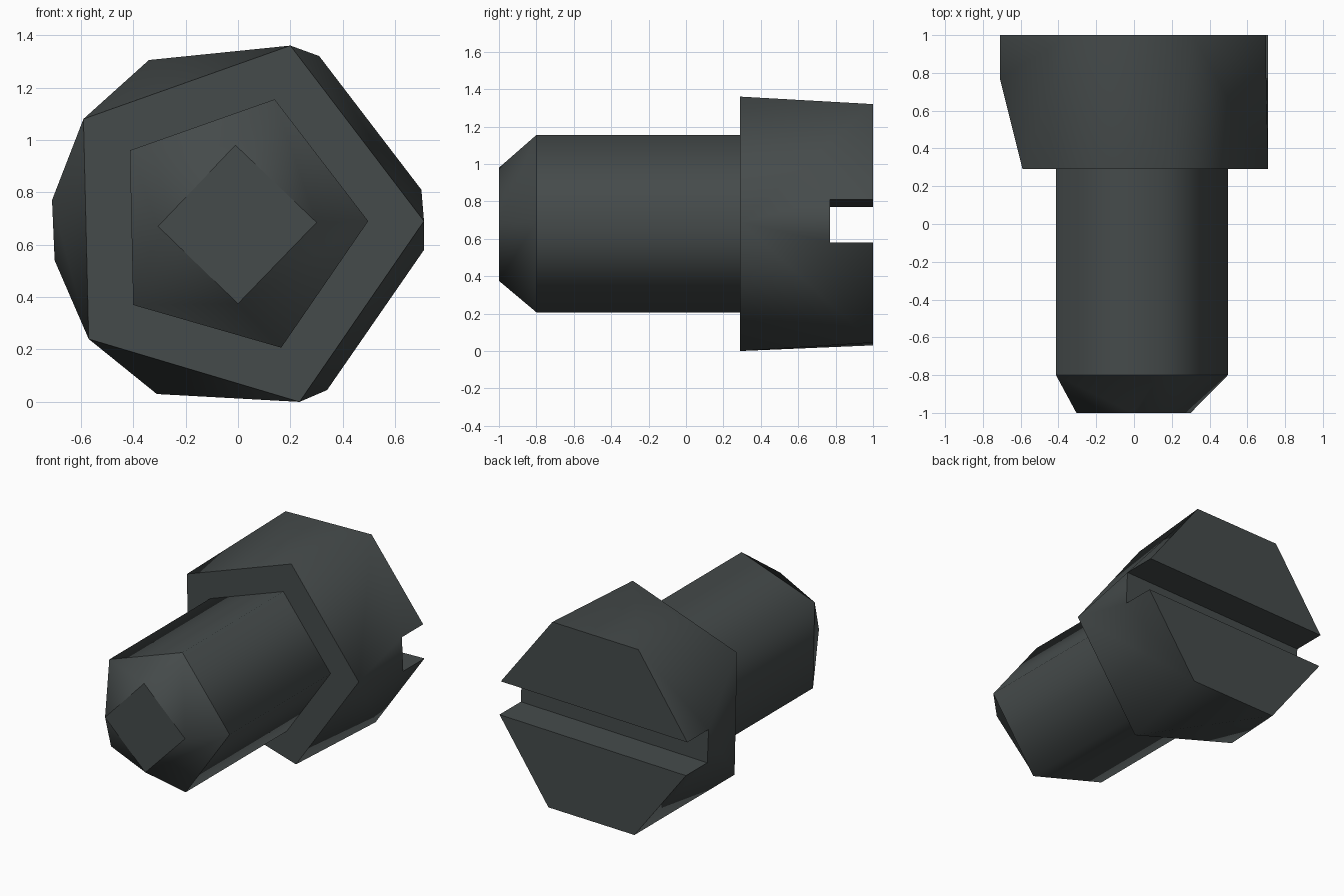
import bpy, bmesh

if "Cube" in bpy.data.objects:
    bpy.data.objects.remove(bpy.data.objects["Cube"])

bm = bmesh.new()


def ring(y, pts):
    return [bm.verts.new((x, y, z)) for x, z in pts]


def faces(*groups):
    for g in groups:
        bm.faces.new(g)


def bridge(a, b):
    n = len(a)
    for i in range(n):
        j = (i + 1) % n
        bm.faces.new((a[i], a[j], b[j], b[i]))


# cross-sections from the tip to the underside of the head
tip = ring(-1, [(-0.01, 0.98), (0.30, 0.685), (0.0, 0.375), (-0.305, 0.67)])
shank_pts = [(0.14, 1.155), (0.497, 0.69), (0.165, 0.207), (-0.40, 0.37), (-0.413, 0.96)]
s = ring(-0.8, shank_pts)
neck = ring(0.29, shank_pts)
p = ring(0.29, [(0.20, 1.36), (0.71, 0.69), (0.235, 0.0), (-0.57, 0.24), (-0.59, 1.08)])

# head end, two halves either side of the slot, and the slot floor
slot = [(-0.71, 0.77), (0.70, 0.81), (0.71, 0.58), (-0.70, 0.54)]
A, D, E, H = ring(1, slot)
a, d, e, h = ring(0.77, slot)
B, C, F, G = ring(1, [(-0.34, 1.305), (0.31, 1.32), (0.34, 0.045), (-0.31, 0.03)])

# tapered tip
t1, t2, t3, t4 = tip
s1, s2, s3, s4, s5 = s
faces(tip, (s5, s1, t1), (s1, t2, t1), (s1, s2, t2), (s2, t3, t2), (s2, s3, t3),
      (s3, s4, t3), (s4, t4, t3), (s4, s5, t4), (s5, t1, t4))

# shank and shoulder
bridge(s, neck)
bridge(neck, p)

# head sides
p1, p2, p3, p4, p5 = p
faces((p5, p1, B), (p1, C, B), (p1, p2, C), (p2, d, C), (d, D, C),
      (p5, B, a), (B, A, a), (p4, p5, a), (p4, a, h), (p2, e, d),
      (p2, p3, F), (p2, F, e), (e, F, E), (p3, G, F),
      (p3, p4, G), (p4, h, G), (h, H, G))

# head end faces and slot
faces((A, B, C, D), (E, F, G, H), (A, D, d, a), (H, E, e, h), (a, d, e, h))

bmesh.ops.recalc_face_normals(bm, faces=bm.faces)

# smooth around the axis, sharp at each ring and along the slot
for f in bm.faces:
    f.smooth = True
slot_pairs = [{A, a}, {D, d}, {E, e}, {H, h}]
for edge in bm.edges:
    v, w = edge.verts
    if abs(v.co.y - w.co.y) < 1e-4 or {v, w} in slot_pairs:
        edge.smooth = False

mesh = bpy.data.meshes.new("slotted_screw")
bm.to_mesh(mesh)
bm.free()
screw = bpy.data.objects.new("slotted_screw", mesh)
bpy.context.collection.objects.link(screw)

mat = bpy.data.materials.new("dark_metal")
mat.diffuse_color = (0.06, 0.07, 0.07, 1)
mat.use_nodes = True
mat.node_tree.nodes["Principled BSDF"].inputs["Base Color"].default_value = mat.diffuse_color
mesh.materials.append(mat)
